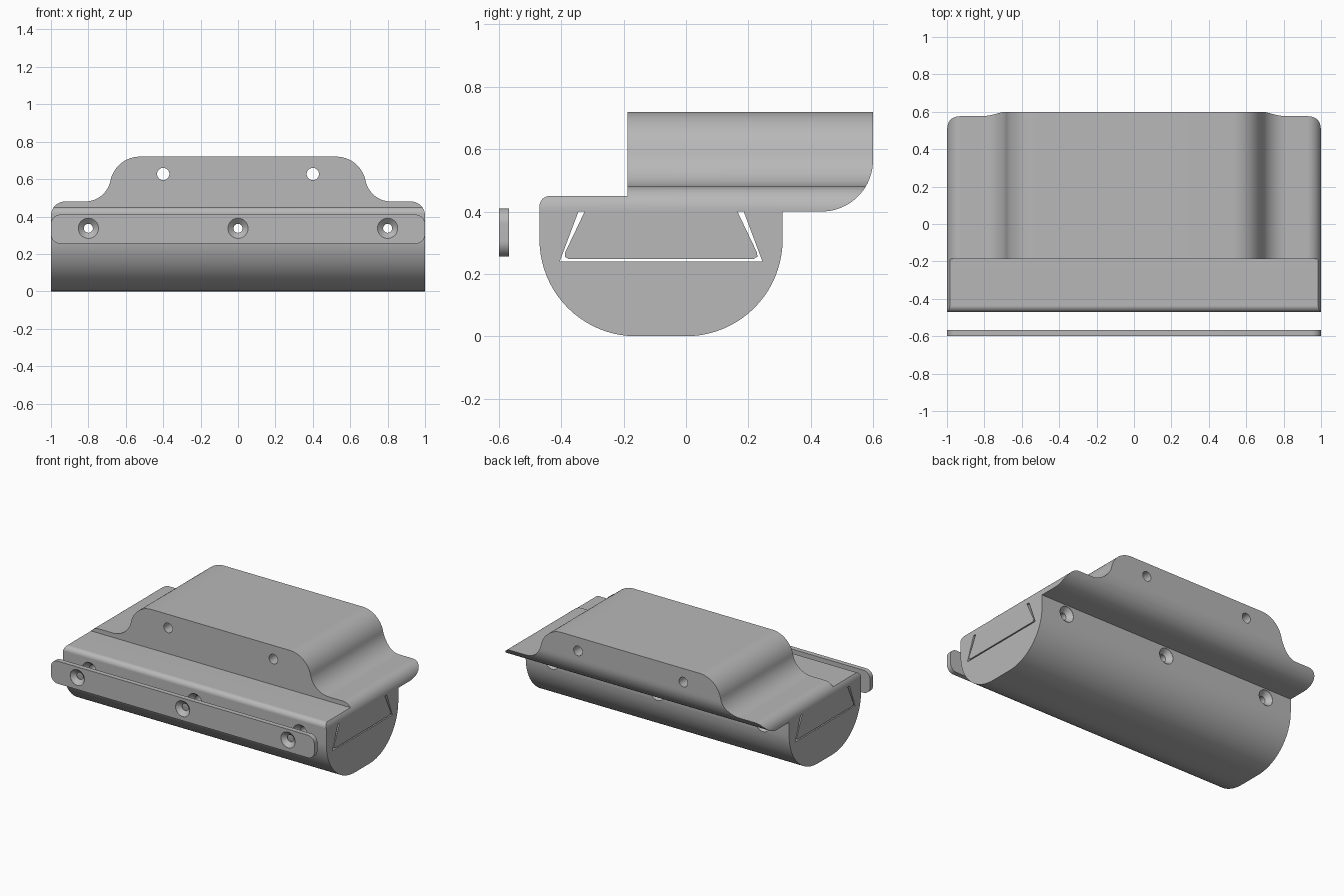
import bpy, bmesh
from math import sin, cos, radians, asin, degrees
from mathutils import Vector

if "Cube" in bpy.data.objects:
    bpy.data.objects.remove(bpy.data.objects["Cube"], do_unlink=True)

grey = bpy.data.materials.new("plain grey")
grey.use_nodes = True
COLOUR = (0.48, 0.48, 0.48, 1)
grey.diffuse_color = COLOUR
grey.node_tree.nodes["Principled BSDF"].inputs["Base Color"].default_value = COLOUR


def arc(cx, cy, r, start, end, steps=20):
    """Points on a circular arc, angles in degrees."""
    angles = [radians(start + (end - start) * i / steps) for i in range(steps + 1)]
    return [(cx + r * cos(a), cy + r * sin(a)) for a in angles]


def mirrored(half):
    """Close a right-hand half profile with its mirror image."""
    return half + [(-x, z) for x, z in reversed(half)]


def finish(bm, name):
    bmesh.ops.recalc_face_normals(bm, faces=bm.faces)
    mesh = bpy.data.meshes.new(name)
    bm.to_mesh(mesh)
    bm.free()
    mesh.materials.append(grey)
    obj = bpy.data.objects.new(name, mesh)
    bpy.context.collection.objects.link(obj)
    return obj


def prism(name, profile, axis, lo, hi):
    """Extrude a profile: (y, z) along x, or (x, z) along y."""
    bm = bmesh.new()
    place = (lambda a, b: (lo, a, b)) if axis == "x" else (lambda a, b: (a, lo, b))
    face = bm.faces.new([bm.verts.new(place(a, b)) for a, b in profile])
    moved = bmesh.ops.extrude_face_region(bm, geom=[face])["geom"]
    step = Vector((hi - lo, 0, 0) if axis == "x" else (0, hi - lo, 0))
    verts = [v for v in moved if isinstance(v, bmesh.types.BMVert)]
    bmesh.ops.translate(bm, verts=verts, vec=step)
    return finish(bm, name)


def drill(name, profile, xs, z, sides=32):
    """Round cutters along y, one per x, from (y, radius) steps."""
    bm = bmesh.new()
    for x in xs:
        rings = []
        for y, r in profile:
            rings.append([bm.verts.new((x + px, y, z + pz))
                          for px, pz in arc(0, 0, r, 0, 360, sides)[:-1]])
        for a, b in zip(rings, rings[1:]):
            for i in range(sides):
                j = (i + 1) % sides
                bm.faces.new((a[i], a[j], b[j], b[i]))
        bm.faces.new(rings[0])
        bm.faces.new(rings[-1])
    cutter = finish(bm, name)
    cutter.hide_render = True
    return cutter


def apply_boolean(obj, other, operation="DIFFERENCE"):
    mod = obj.modifiers.new("shape", "BOOLEAN")
    mod.object, mod.operation, mod.solver = other, operation, "EXACT"
    bpy.context.view_layer.objects.active = obj
    bpy.ops.object.modifier_apply(modifier=mod.name)


# Rounded base with an open dovetail groove
base = prism("rounded_base",
             arc(-0.16, 0.31, 0.31, 180, 270) + arc(0, 0.31, 0.31, 270, 360)
             + [(0.31, 0.40), (0.185, 0.40), (0.245, 0.24),
                (-0.405, 0.24), (-0.345, 0.40), (-0.47, 0.40)],
             "x", -1, 1)

# Dovetail rail that fills the groove with a thin gap
rail = prism("dovetail_rail",
             [(0.165, 0.40), (0.228, 0.268), (0.229, 0.255), (0.217, 0.248),
              (-0.377, 0.248), (-0.389, 0.255), (-0.388, 0.268), (-0.325, 0.40)],
             "x", -1, 1)

# Upper housing: hat-shaped front outline crossed with the side outline
lean = degrees(asin(0.2))
hat = (arc(0.525, 0.56, 0.16, 90, lean)
       + arc(0.819, 0.62, 0.14, 180 + lean, 270)[1:]
       + arc(0.925, 0.405, 0.075, 90, 0) + [(1, 0.3)])
housing = prism("upper_housing", mirrored(hat), "y", -0.7, 0.8)
side = prism("side_outline",
             [(-0.47, 0.40)] + arc(0.435, 0.565, 0.165, 270, 360)
             + [(0.60, 0.9), (-0.187, 0.9), (-0.187, 0.45)]
             + arc(-0.437, 0.417, 0.033, 90, 180),
             "x", -1.2, 1.2)
apply_boolean(housing, side, "INTERSECT")

# Loose front strip with rounded corners
corner = arc(0.95, 0.36, 0.05, 90, 0) + arc(0.95, 0.305, 0.05, 0, -90)
strip = prism("front_strip", mirrored(corner), "y", -0.60, -0.567)

# Screw holes, countersunk at both faces of the base and on the strip
SCREWS = (-0.8, 0, 0.8)
base_drill = drill("base_drill",
                   [(-0.55, 0.054), (-0.468, 0.054), (-0.435, 0.024),
                    (0.275, 0.024), (0.308, 0.054), (0.5, 0.054)], SCREWS, 0.337)
strip_drill = drill("strip_drill",
                    [(-0.7, 0.054), (-0.599, 0.054), (-0.572, 0.024),
                     (-0.5, 0.024)], SCREWS, 0.337)
housing_drill = drill("housing_drill", [(-0.5, 0.033), (0.9, 0.033)],
                      (-0.4, 0.4), 0.627)
apply_boolean(base, base_drill)
apply_boolean(rail, base_drill)
apply_boolean(strip, strip_drill)
apply_boolean(housing, housing_drill)

for helper in (side, base_drill, strip_drill, housing_drill):
    bpy.data.objects.remove(helper, do_unlink=True)

# Smooth curves, crisp edges
bpy.ops.object.select_all(action="DESELECT")
for part in (base, rail, housing, strip):
    part.select_set(True)
bpy.context.view_layer.objects.active = base
bpy.ops.object.shade_smooth_by_angle(angle=radians(30))
